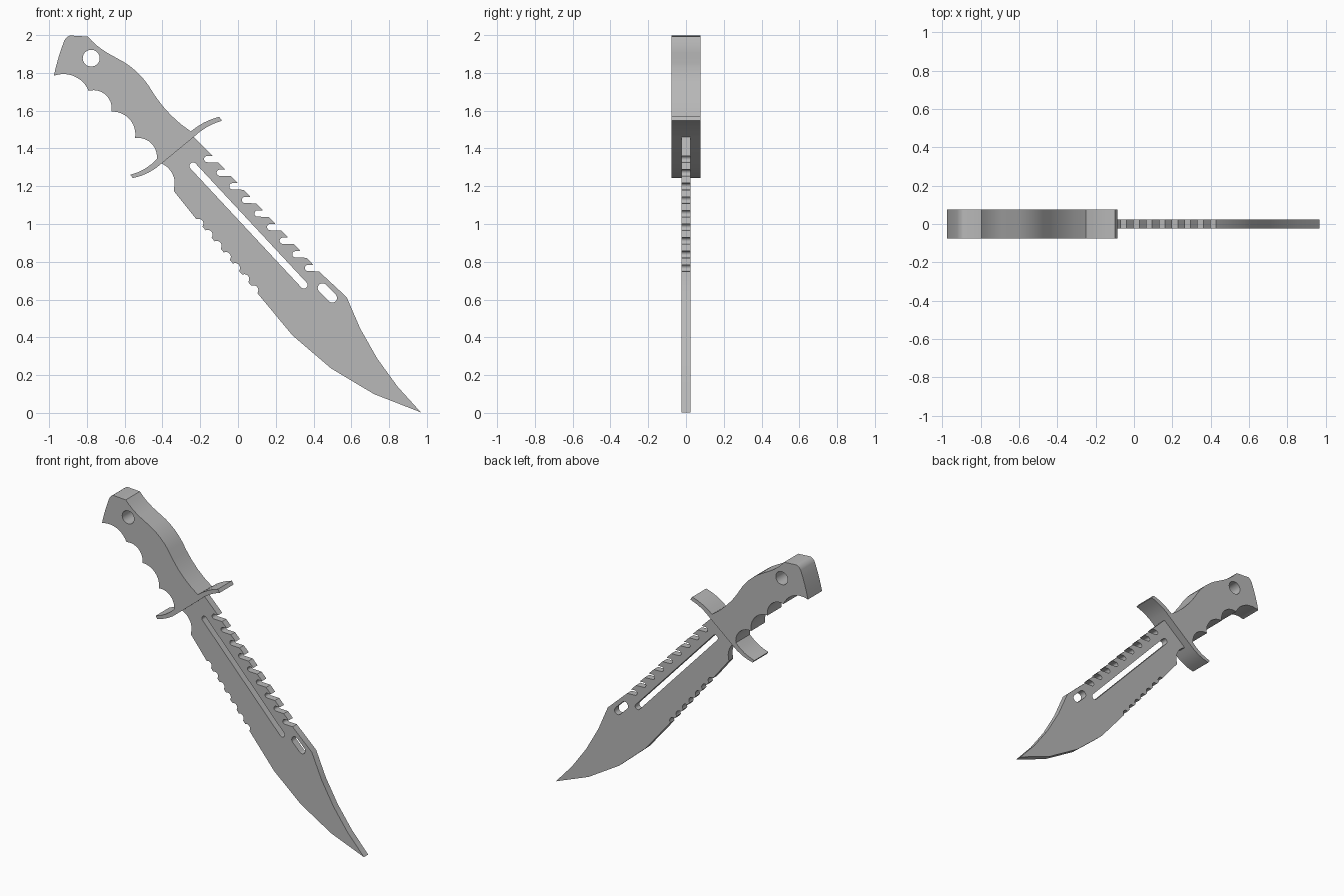
import bpy, bmesh, math
from mathutils import Vector

if "Cube" in bpy.data.objects:
    bpy.data.objects.remove(bpy.data.objects["Cube"])

steel = bpy.data.materials.new("plain grey")
steel.use_nodes = True
grey = (0.48, 0.48, 0.48, 1)
steel.diffuse_color = grey
steel.node_tree.nodes["Principled BSDF"].inputs["Base Color"].default_value = grey


def trace(path):
    """Expand (x, z, bulge) corners; bulge = tan(angle / 4) of the arc to the next corner."""
    out = []
    for i, (x, z, bulge) in enumerate(path):
        a, b = Vector((x, z)), Vector(path[(i + 1) % len(path)][:2])
        out.append(a)
        if not bulge:
            continue
        chord = b - a
        sweep = 4 * math.atan(bulge)
        normal = Vector((-chord.y, chord.x))
        centre = (a + b) / 2 + normal * (1 - bulge * bulge) / (4 * bulge)
        n = max(4, int(abs(sweep) / 0.14))
        for k in range(1, n):
            t = sweep * k / n
            r = a - centre
            out.append(centre + Vector((r.x * math.cos(t) - r.y * math.sin(t),
                                        r.x * math.sin(t) + r.y * math.cos(t))))
    return out


def slot(a, b, radius):
    """Round-ended slot between two centres."""
    a, b = Vector(a), Vector(b)
    d = (b - a).normalized()
    side = Vector((-d.y, d.x)) * radius
    return [(*(a + side), 1), (*(a - side), 0), (*(b - side), 1), (*(b + side), 0)]


def plate(name, half_thickness, *paths):
    """Flat plate with holes, filled and extruded about y = 0."""
    curve = bpy.data.curves.new(name, 'CURVE')
    curve.dimensions = '2D'
    curve.fill_mode = 'BOTH'
    curve.extrude = half_thickness
    for path in paths:
        pts = trace(path)
        spline = curve.splines.new('POLY')
        spline.points.add(len(pts) - 1)
        for p, co in zip(spline.points, pts):
            p.co = (co.x, co.y, 0, 1)
        spline.use_cyclic_u = True
    helper = bpy.data.objects.new(name + "_outline", curve)
    bpy.context.collection.objects.link(helper)
    bpy.context.view_layer.update()
    mesh = bpy.data.meshes.new_from_object(
        helper.evaluated_get(bpy.context.evaluated_depsgraph_get()))
    bpy.data.objects.remove(helper)
    bm = bmesh.new()
    bm.from_mesh(mesh)
    bmesh.ops.remove_doubles(bm, verts=bm.verts, dist=0.0002)
    bmesh.ops.recalc_face_normals(bm, faces=bm.faces)
    for v in bm.verts:
        v.co = (v.co.x, -v.co.z, v.co.y)
    bm.to_mesh(mesh)
    bm.free()
    mesh.materials.clear()
    mesh.materials.append(steel)
    mesh.name = name
    obj = bpy.data.objects.new(name, mesh)
    bpy.context.collection.objects.link(obj)
    bpy.ops.object.select_all(action='DESELECT')
    obj.select_set(True)
    bpy.context.view_layer.objects.active = obj
    bpy.ops.object.shade_smooth_by_angle(angle=math.radians(30))
    return obj


# Handle: pommel, wavy back, curved guard arms and finger grooves
handle = [
    (-.975, 1.785, -.04), (-.92, 1.97, -.2), (-.89, 1.998, 0), (-.795, 1.992, .08),
    (-.69, 1.905, 0), (-.6, 1.855, -.1), (-.475, 1.735, 0), (-.44, 1.68, .1),
    (-.25, 1.49, -.11), (-.1, 1.568, 0), (-.085, 1.547, .12), (-.235, 1.46, 0),
    (-.405, 1.32, -.14), (-.557, 1.243, 0), (-.57, 1.26, .14),
    (-.43, 1.343, .5), (-.545, 1.455, .48), (-.67, 1.595, .55), (-.79, 1.705, .4),
]
lanyard_hole = slot((-.778, 1.878), (-.776, 1.878), .044)
plate("handle_with_guard", .076, handle, lanyard_hole)

# Blade: saw teeth along the spine
blade = [(-.235, 1.46, 0)]
for i in range(9):
    x, z = -.135 + .0667 * i, 1.36 - .072 * i
    blade += [(x, z, 0), (x - .028, z, 1), (x - .028, z - .033, 0), (x + .03, z - .035, 0)]

# Clip point and belly
blade += [(.575, .613, .11), (.968, .003, -.17)]

# Scalloped serrations on the edge
start, end, count = Vector((.119, .614)), Vector((-.22, 1.025)), 7
step = (end - start) / count
for i in range(count):
    p = start + step * i
    q = p + step * .35
    blade += [(*p, 0), (*q, .8)]

# Heel of the edge and choil notch
blade += [(-.22, 1.025, 0), (-.28, 1.1, 0), (-.34, 1.175, 0), (-.335, 1.215, .3), (-.405, 1.32, 0)]
long_slot = slot((-.238, 1.307), (.349, .677), .019)
short_slot = slot((.447, .661), (.499, .609), .025)
plate("blade", .023, blade, long_slot, short_slot)
